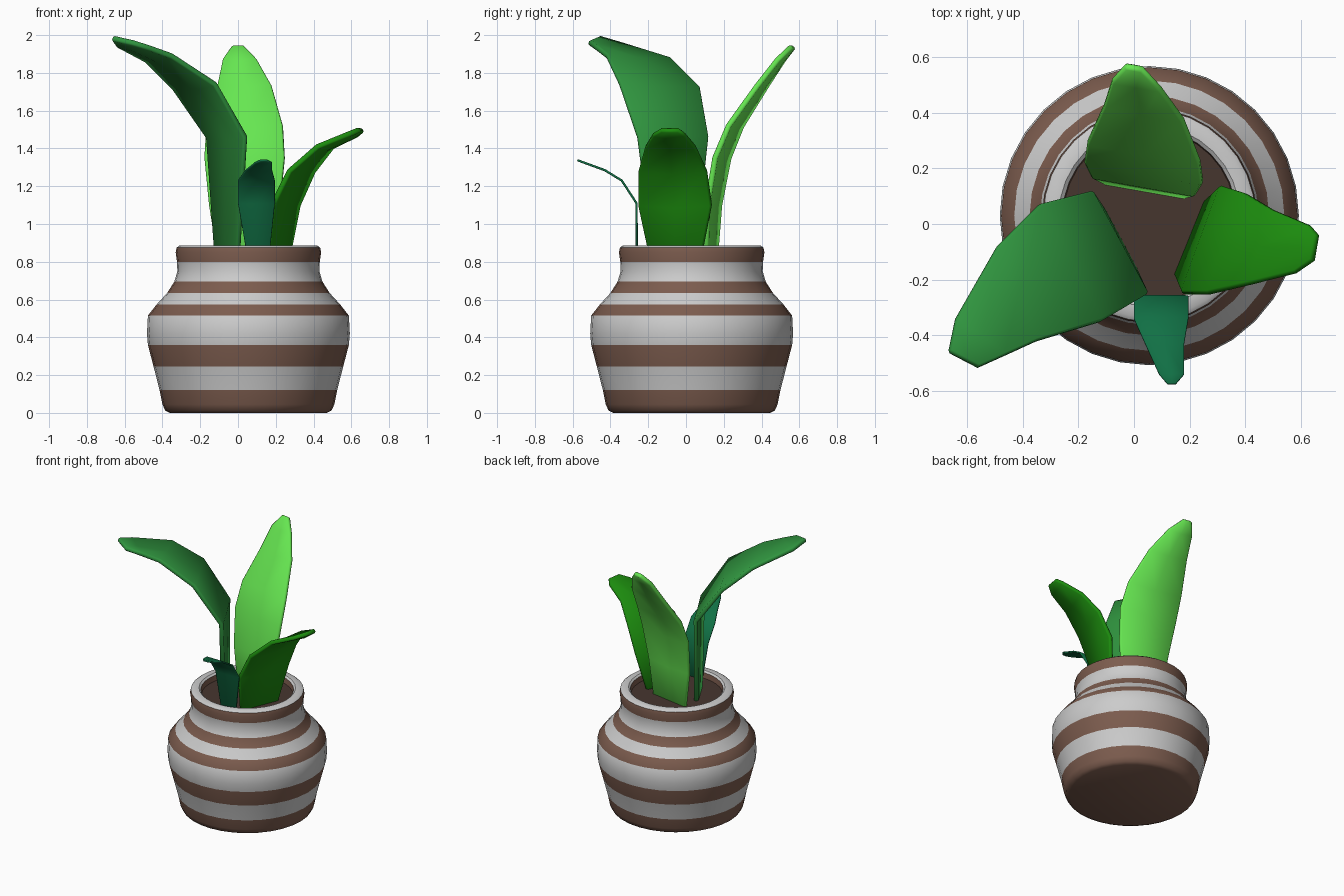
import bpy, bmesh, math

if "Cube" in bpy.data.objects:
    bpy.data.objects.remove(bpy.data.objects["Cube"])

CX, CY, SIDES = 0.055, 0.03, 32


def material(name, hex_code):
    srgb = [int(hex_code[i:i + 2], 16) / 255 for i in (0, 2, 4)]
    lin = [c / 12.92 if c <= 0.04045 else ((c + 0.055) / 1.055) ** 2.4 for c in srgb]
    m = bpy.data.materials.new(name)
    m.diffuse_color = (*lin, 1)
    m.use_nodes = True
    m.node_tree.nodes["Principled BSDF"].inputs["Base Color"].default_value = m.diffuse_color
    return m


def finish(bm, name, mats, angle=40):
    bmesh.ops.recalc_face_normals(bm, faces=bm.faces)
    me = bpy.data.meshes.new(name)
    bm.to_mesh(me)
    bm.free()
    ob = bpy.data.objects.new(name, me)
    bpy.context.collection.objects.link(ob)
    for m in mats:
        me.materials.append(m)
    bpy.ops.object.select_all(action='DESELECT')
    ob.select_set(True)
    bpy.context.view_layer.objects.active = ob
    bpy.ops.object.shade_smooth_by_angle(angle=math.radians(angle))
    return ob


def lathe(name, profile, mats):
    """Profile entries: radius, height, material slot of the strip that follows."""
    bm = bmesh.new()
    rings = []
    for r, z, _ in profile:
        if r == 0:
            rings.append([bm.verts.new((CX, CY, z))] * SIDES)
        else:
            rings.append([bm.verts.new((CX + r * math.cos(2 * math.pi * i / SIDES),
                                        CY + r * math.sin(2 * math.pi * i / SIDES), z))
                          for i in range(SIDES)])
    for k in range(len(rings) - 1):
        a, b = rings[k], rings[k + 1]
        for i in range(SIDES):
            j = (i + 1) % SIDES
            quad = list(dict.fromkeys((a[i], a[j], b[j], b[i])))
            bm.faces.new(quad).material_index = profile[k][2]
    return finish(bm, name, mats)


def leaf(name, sections, mat, thickness, dip=0.012):
    """Sections are (left point, right point) pairs from base to tip."""
    bm = bmesh.new()
    rows = []
    for k, (l, r) in enumerate(sections):
        mid = [(a + b) / 2 for a, b in zip(l, r)]
        if 0 < k < len(sections) - 1:
            mid[2] -= dip
        rows.append([bm.verts.new(p) for p in (l, mid, r)])
    for a, b in zip(rows, rows[1:]):
        for i in range(2):
            bm.faces.new((a[i], a[i + 1], b[i + 1], b[i]))
    ob = finish(bm, name, [mat])
    s = ob.modifiers.new("thickness", 'SOLIDIFY')
    s.thickness, s.offset = thickness, 0
    b = ob.modifiers.new("soft_edge", 'BEVEL')
    b.width, b.segments, b.limit_method = thickness * 0.25, 1, 'ANGLE'
    b.angle_limit = math.radians(60)
    return ob


brown = material("pot_brown", "7C5C4E")
white = material("pot_white", "DCDCDC")
dirt = material("soil_brown", "46362F")

# Striped pot: outside, rounded rim, inner wall (0 = brown, 1 = white)
lathe("pot", [(0, 0, 0), (0.415, 0, 0), (0.44, 0.012, 0), (0.455, 0.045, 0),
              (0.47, 0.12, 1), (0.502, 0.245, 0), (0.532, 0.36, 1), (0.537, 0.42, 1),
              (0.532, 0.515, 0), (0.485, 0.575, 1), (0.43, 0.635, 0), (0.392, 0.695, 1),
              (0.376, 0.75, 1), (0.378, 0.80, 0), (0.385, 0.85, 0), (0.38, 0.875, 1),
              (0.365, 0.886, 1), (0.325, 0.886, 1), (0.312, 0.875, 0), (0.305, 0.80, 0)],
      [brown, white])

# Soil
lathe("soil", [(0, 0.835, 0), (0.31, 0.835, 0)], [dirt])

# Tall back leaf: centre line with half widths, turned slightly
c, s = math.cos(math.radians(10)), -math.sin(math.radians(10))
spine = [(0.04, 0.13, 0.82, 0.15), (0.035, 0.145, 1.1, 0.19), (0.035, 0.19, 1.35, 0.215),
         (0.035, 0.26, 1.52, 0.205), (0.035, 0.40, 1.73, 0.145),
         (0.01, 0.50, 1.87, 0.09), (0.0, 0.565, 1.94, 0.03)]
leaf("back_leaf", [((x - w * c, y - w * s, z), (x + w * c, y + w * s, z))
                   for x, y, z, w in spine], material("lime", "66E651"), 0.03)

# Large left leaf
leaf("left_leaf", [((-0.115, 0.045, 0.82), (0, -0.17, 0.82)),
                   ((-0.16, 0.115, 1.46), (0.04, -0.255, 1.46)),
                   ((-0.34, 0.07, 1.72), (-0.12, -0.35, 1.74)),
                   ((-0.49, -0.08, 1.87), (-0.35, -0.42, 1.89)),
                   ((-0.64, -0.34, 1.95), (-0.46, -0.47, 1.93)),
                   ((-0.665, -0.46, 1.985), (-0.56, -0.515, 1.96))],
     material("mid_green", "30953F"), 0.03)

# Right leaf
leaf("right_leaf", [((0.155, -0.19, 0.82), (0.265, 0.08, 0.82)),
                    ((0.18, -0.25, 1.1), (0.32, 0.135, 1.1)),
                    ((0.27, -0.25, 1.28), (0.40, 0.11, 1.28)),
                    ((0.42, -0.215, 1.41), (0.50, 0.05, 1.41)),
                    ((0.58, -0.175, 1.475), (0.63, -0.005, 1.475)),
                    ((0.645, -0.13, 1.50), (0.66, -0.04, 1.50))],
     material("deep_green", "1C8C0E"), 0.03)

# Small front leaf
strip = [(0.05, 0.165, -0.26, 0.82), (0.0, 0.195, -0.262, 1.11), (0.0, 0.195, -0.34, 1.23),
         (0.04, 0.18, -0.43, 1.285), (0.09, 0.18, -0.54, 1.325), (0.12, 0.15, -0.575, 1.338)]
leaf("front_leaf", [((a, y, z), (b, y, z)) for a, b, y, z in strip],
     material("teal_green", "117045"), 0.012, 0.0)
